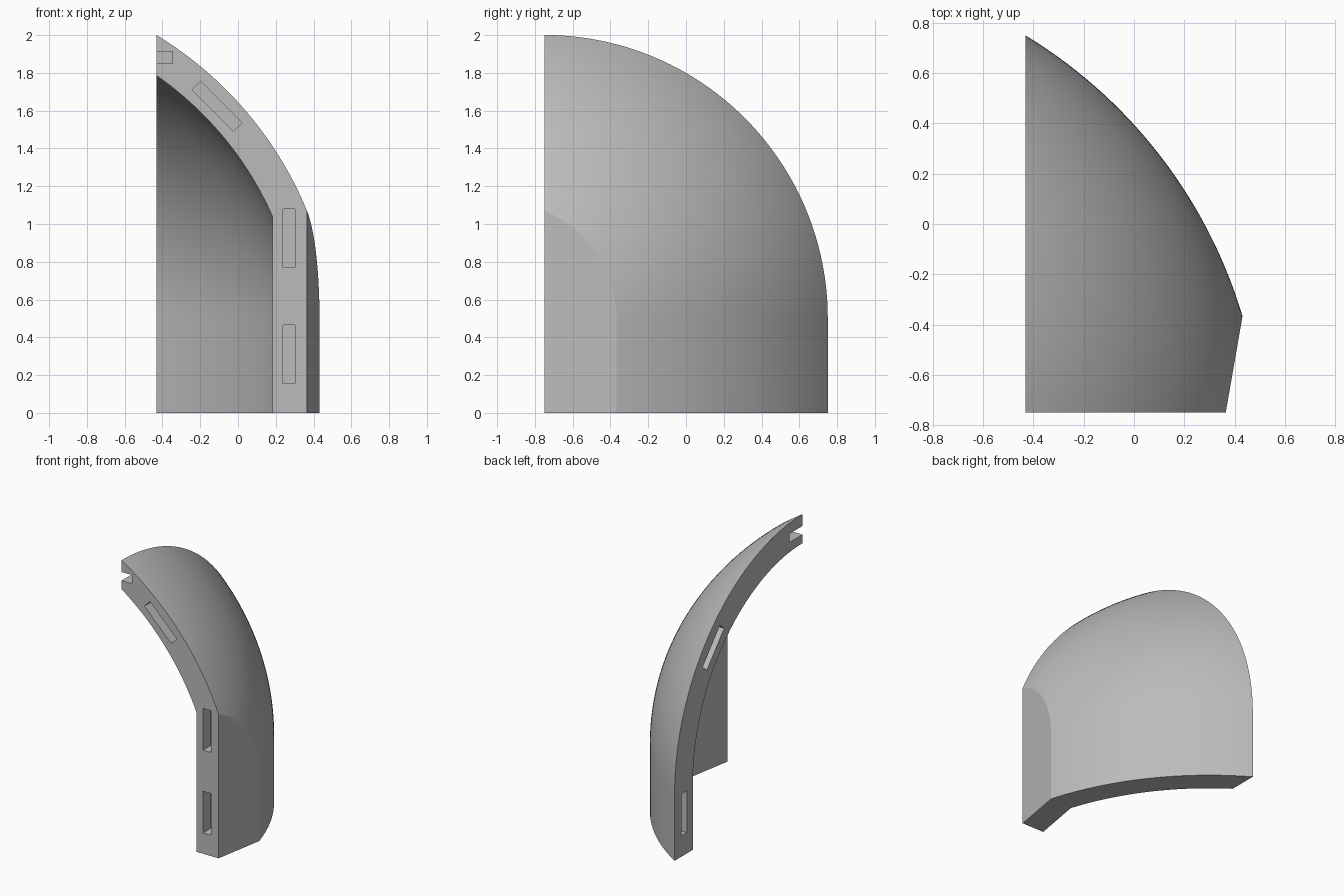
import bpy, bmesh
from math import sin, cos, acos, asin, radians, pi
from mathutils import Vector, Matrix

cube = bpy.data.objects.get("Cube")
if cube:
    bpy.data.objects.remove(cube, do_unlink=True)

GREY = (0.5, 0.5, 0.5, 1)
mat = bpy.data.materials.new("plain grey")
mat.use_nodes = True
mat.diffuse_color = GREY
mat.node_tree.nodes["Principled BSDF"].inputs["Base Color"].default_value = GREY

X0, Y0, Z0 = -0.432, -0.75, 0.5      # cut faces and lathe axis height
XC, RC, R = -1.452, -0.18, 1.966     # centre and radius of the lathed arc
WALL = 0.18
DEPTH, LENGTH, WIDTH = 0.085, 0.31, 0.064


def make_object(name, bm):
    bmesh.ops.recalc_face_normals(bm, faces=bm.faces)
    me = bpy.data.meshes.new(name)
    bm.to_mesh(me)
    bm.free()
    me.materials.append(mat)
    ob = bpy.data.objects.new(name, me)
    bpy.context.scene.collection.objects.link(ob)
    return ob


def dome_solid(name, inset, x_start, extra, arc_steps=36, turn_steps=48):
    """Convex quarter lathe with a straight skirt and a flat slanted cheek."""
    bm = bmesh.new()
    rad = R - inset
    a0 = acos((x_start - XC) / rad)
    a1 = asin(0.26 / rad)
    for i in range(arc_steps + 1):
        a = a0 + (a1 - a0) * i / arc_steps
        x, r = XC + rad * cos(a), RC + rad * sin(a)
        path = [(r * cos(t), Z0 + r * sin(t))
                for t in (pi / 2 * k / turn_steps for k in range(turn_steps + 1))]
        path += [(r, -extra), (-extra, -extra)]
        if extra:
            path.append((-extra, Z0 + r))
        else:
            path.append((0, 0))
        for y, z in path:
            bm.verts.new((x, Y0 + y, z))
    bmesh.ops.remove_doubles(bm, verts=bm.verts, dist=1e-5)
    bmesh.ops.convex_hull(bm, input=bm.verts)
    loose = [v for v in bm.verts if not v.link_faces]
    bmesh.ops.delete(bm, geom=loose, context='VERTS')
    # slanted flat cheek
    normal = Vector((0.385, -0.067, 0)).normalized()
    point = Vector((0.365, Y0, 0)) - normal * inset
    cut = bmesh.ops.bisect_plane(bm, geom=bm.verts[:] + bm.edges[:] + bm.faces[:],
                                 plane_co=point, plane_no=normal, clear_outer=True)
    rim = [e for e in cut["geom_cut"] if isinstance(e, bmesh.types.BMEdge)]
    bmesh.ops.holes_fill(bm, edges=rim, sides=0)
    bmesh.ops.dissolve_limit(bm, angle_limit=radians(0.05),
                             verts=bm.verts, edges=bm.edges)
    return make_object(name, bm)


def slot_cutter(centre, size, axis='X', angle=0):
    bm = bmesh.new()
    bmesh.ops.create_cube(bm, size=1, matrix=Matrix.Translation(centre)
                          @ Matrix.Rotation(radians(angle), 4, axis)
                          @ Matrix.Diagonal((*size, 1)))
    return make_object("slot_cutter", bm)


# Outer shell and the hollow inside it
shell = dome_solid("dome_shell", 0, X0, 0)
cutters = [dome_solid("hollow_cutter", WALL, -0.6, 0.25)]

# Joining slots in the front rim
front = (WIDTH, 2 * DEPTH, LENGTH)
for z in (0.31, 0.925):
    cutters.append(slot_cutter((0.27, Y0, z), front))
cutters.append(slot_cutter((-0.111, Y0, 1.624), front, 'Y', -45))

# Joining slots in the side rim
side = (2 * DEPTH, WIDTH, LENGTH)
cutters.append(slot_cutter((X0, 0.64, 0.31), side))
turn = radians(41)
cutters.append(slot_cutter((X0, Y0 + 1.385 * cos(turn), Z0 + 1.385 * sin(turn)),
                           side, 'X', 41))

# Notch at the top corner, open to both rims
cutters.append(slot_cutter((X0, Y0, 1.882), (2 * DEPTH, LENGTH, WIDTH)))

bpy.context.view_layer.objects.active = shell
shell.select_set(True)
for cutter in cutters:
    cutter.hide_render = True
    mod = shell.modifiers.new("cut", 'BOOLEAN')
    mod.operation, mod.solver, mod.object = 'DIFFERENCE', 'EXACT', cutter
    bpy.ops.object.modifier_apply(modifier=mod.name)
    bpy.data.objects.remove(cutter, do_unlink=True)

bpy.ops.object.shade_smooth_by_angle(angle=radians(18))
